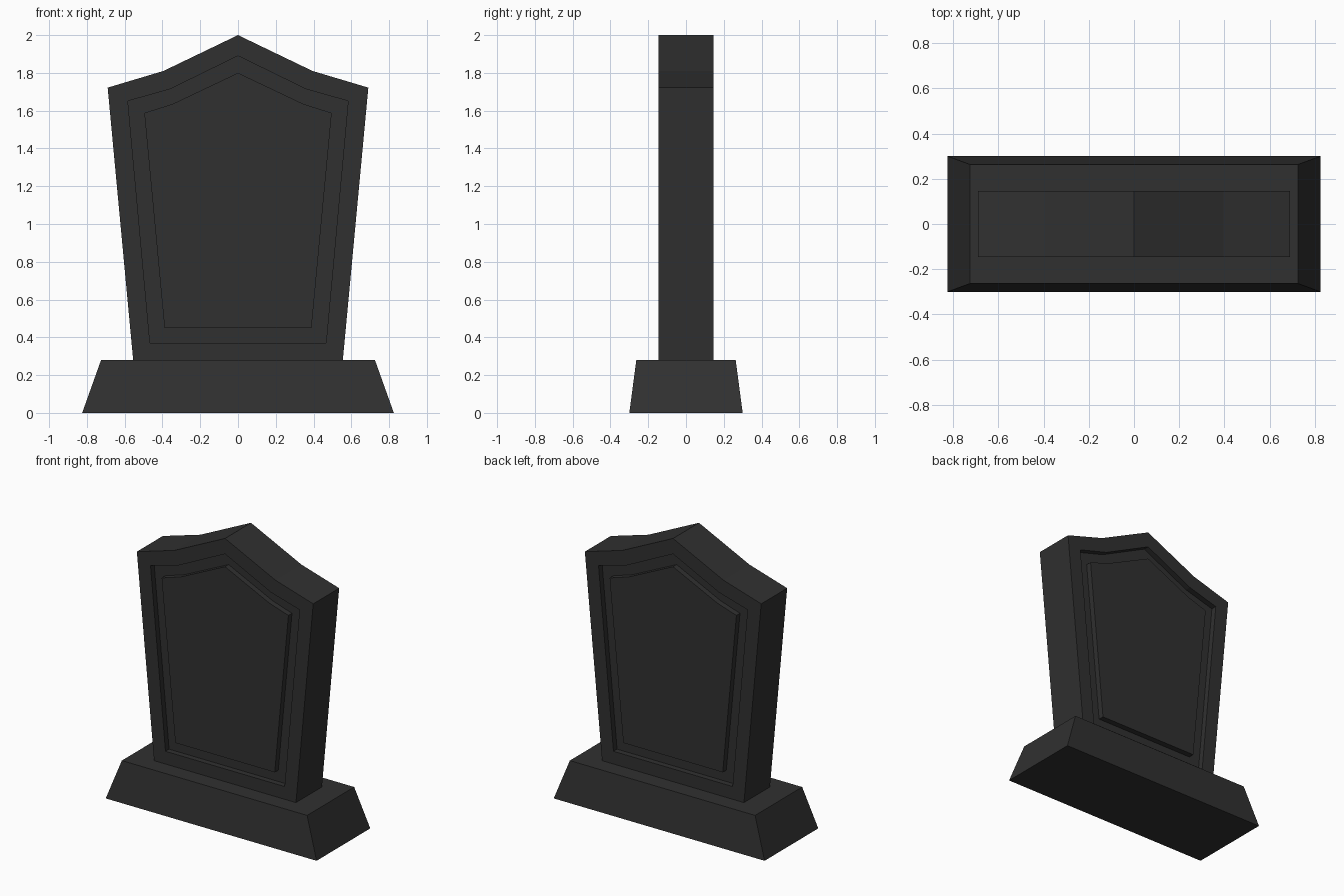
import bpy
import bmesh

cube = bpy.data.objects.get("Cube")
if cube:
    bpy.data.objects.remove(cube, do_unlink=True)

stone = bpy.data.materials.new("dark_grey_stone")
stone.use_nodes = True
colour = (0.03, 0.03, 0.03, 1)
stone.diffuse_color = colour
stone.node_tree.nodes["Principled BSDF"].inputs["Base Color"].default_value = colour


def mirrored(apex, half):
    """Closed outline from the apex height and right-half points (top to bottom)."""
    return [(0, apex)] + half + [(-x, z) for x, z in reversed(half)]


def loft(name, rings):
    """Join successive rings of points with quads and cap both ends."""
    bm = bmesh.new()
    loops = [[bm.verts.new(p) for p in ring] for ring in rings]
    for a, b in zip(loops, loops[1:]):
        for i in range(len(a)):
            j = (i + 1) % len(a)
            bm.faces.new((a[i], a[j], b[j], b[i]))
    bm.faces.new(loops[0])
    bm.faces.new(loops[-1])
    bmesh.ops.recalc_face_normals(bm, faces=bm.faces)
    mesh = bpy.data.meshes.new(name)
    bm.to_mesh(mesh)
    bm.free()
    mesh.materials.append(stone)
    obj = bpy.data.objects.new(name, mesh)
    bpy.context.collection.objects.link(obj)
    return obj


# Tapered plinth
def rectangle(x, y, z):
    return [(-x, -y, z), (x, -y, z), (x, y, z), (-x, y, z)]


loft("plinth", [rectangle(0.825, 0.3, 0), rectangle(0.725, 0.263, 0.28)])

# Headstone with a grooved border on front and back
outline = mirrored(2.0, [(0.395, 1.81), (0.69, 1.722), (0.555, 0.28)])
groove = mirrored(1.89, [(0.36, 1.714), (0.583, 1.651), (0.466, 0.37)])
panel = mirrored(1.80, [(0.345, 1.636), (0.496, 1.588), (0.389, 0.45)])

face, floor = 0.145, 0.105
front = [(panel, face), (panel, floor), (groove, floor), (groove, face), (outline, face)]
sections = [(s, -y) for s, y in front] + [(s, y) for s, y in reversed(front)]
loft("headstone", [[(x, y, z) for x, z in s] for s, y in sections])
